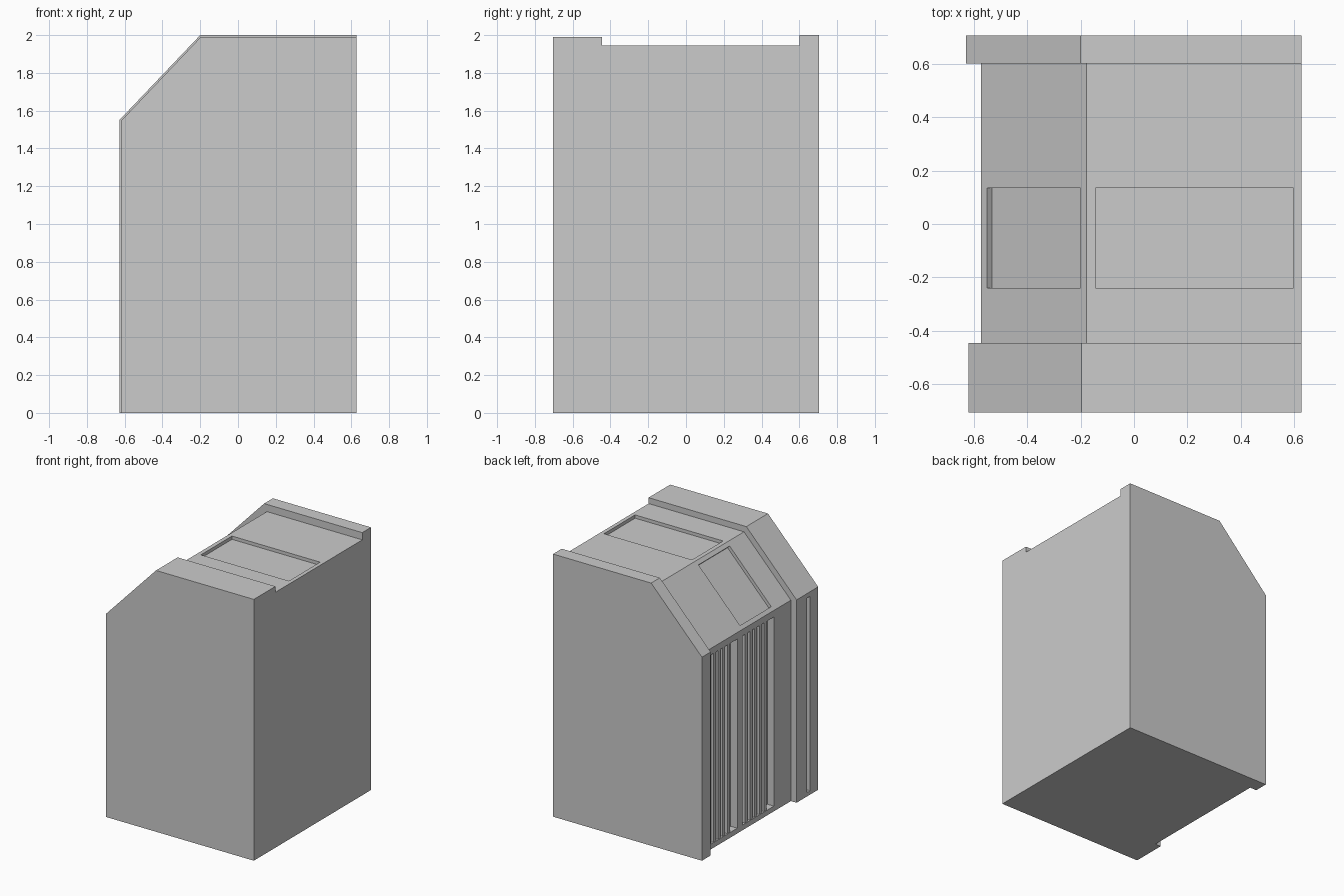
import bpy, bmesh
from mathutils import Vector

if "Cube" in bpy.data.objects:
    bpy.data.objects.remove(bpy.data.objects["Cube"])


def prism(name, profile, y0, y1):
    """Extrude an (x, z) profile from y0 to y1."""
    bm = bmesh.new()
    face = bm.faces.new([bm.verts.new((x, y0, z)) for x, z in profile])
    ext = bmesh.ops.extrude_face_region(bm, geom=[face])
    moved = [v for v in ext["geom"] if isinstance(v, bmesh.types.BMVert)]
    bmesh.ops.translate(bm, verts=moved, vec=(0, y1 - y0, 0))
    bmesh.ops.recalc_face_normals(bm, faces=bm.faces)
    mesh = bpy.data.meshes.new(name)
    bm.to_mesh(mesh)
    bm.free()
    obj = bpy.data.objects.new(name, mesh)
    bpy.context.collection.objects.link(obj)
    return obj


def rect(x0, x1, z0, z1):
    return [(x0, z0), (x1, z0), (x1, z1), (x0, z1)]


def cabinet(left, shoulder_z, slope_x, top):
    """Side outline with a sloped upper left corner."""
    return [(left, 0), (0.627, 0), (0.627, top), (slope_x, top), (left, shoulder_z)]


def carve(target, cutter):
    mod = target.modifiers.new("recess", 'BOOLEAN')
    mod.operation, mod.solver, mod.object = 'DIFFERENCE', 'EXACT', cutter
    bpy.context.view_layer.objects.active = target
    bpy.ops.object.modifier_apply(modifier=mod.name)
    bpy.data.objects.remove(cutter)


# Main body and the two raised end sections
LEFT, TOP = -0.572, 1.945
SHOULDER, SLOPE_X = 1.53, -0.177
body = prism("body", cabinet(LEFT, SHOULDER, SLOPE_X, TOP), -0.445, 0.6)
front_end = prism("front_end", cabinet(-0.62, 1.545, -0.197, 1.99), -0.705, -0.445)
back_end = prism("back_end", cabinet(-0.628, 1.55, -0.2, 2.0), 0.6, 0.705)

# Shallow panel recess in the flat top
PANEL_Y = (-0.24, 0.135)
carve(body, prism("top_cutter", rect(-0.145, 0.597, TOP - 0.025, TOP + 0.1), *PANEL_Y))

# Matching recess in the slope, cut square to its surface
low, high = Vector((LEFT, SHOULDER)), Vector((SLOPE_X, TOP))
along = (high - low).normalized()
normal = Vector((-along.y, along.x))
a = low + along * ((-0.55 - LEFT) / along.x)
b = low + along * ((-0.2 - LEFT) / along.x)
slope_profile = [a - normal * 0.025, b - normal * 0.025, b + normal * 0.1, a + normal * 0.1]
carve(body, prism("slope_cutter", [tuple(p) for p in slope_profile], *PANEL_Y))

# Two tall vents with upright slats on the left side
Z0, Z1 = 0.04, 1.48
for name, y_max in (("middle", 0.135), ("rear", 0.575)):
    carve(body, prism("vent_cutter", rect(LEFT - 0.1, LEFT + 0.055, Z0, Z1), y_max - 0.375, y_max))
    for i in range(5):
        y = y_max - 0.035 - i * 0.057
        prism(f"{name}_vent_slat_{i + 1}", rect(LEFT + 0.004, LEFT + 0.06, Z0, Z1), y - 0.03, y)

# Narrow upright slot in the front end section
carve(front_end, prism("slot_cutter", rect(-0.75, -0.59, 0.03, 1.51), -0.607, -0.572))
